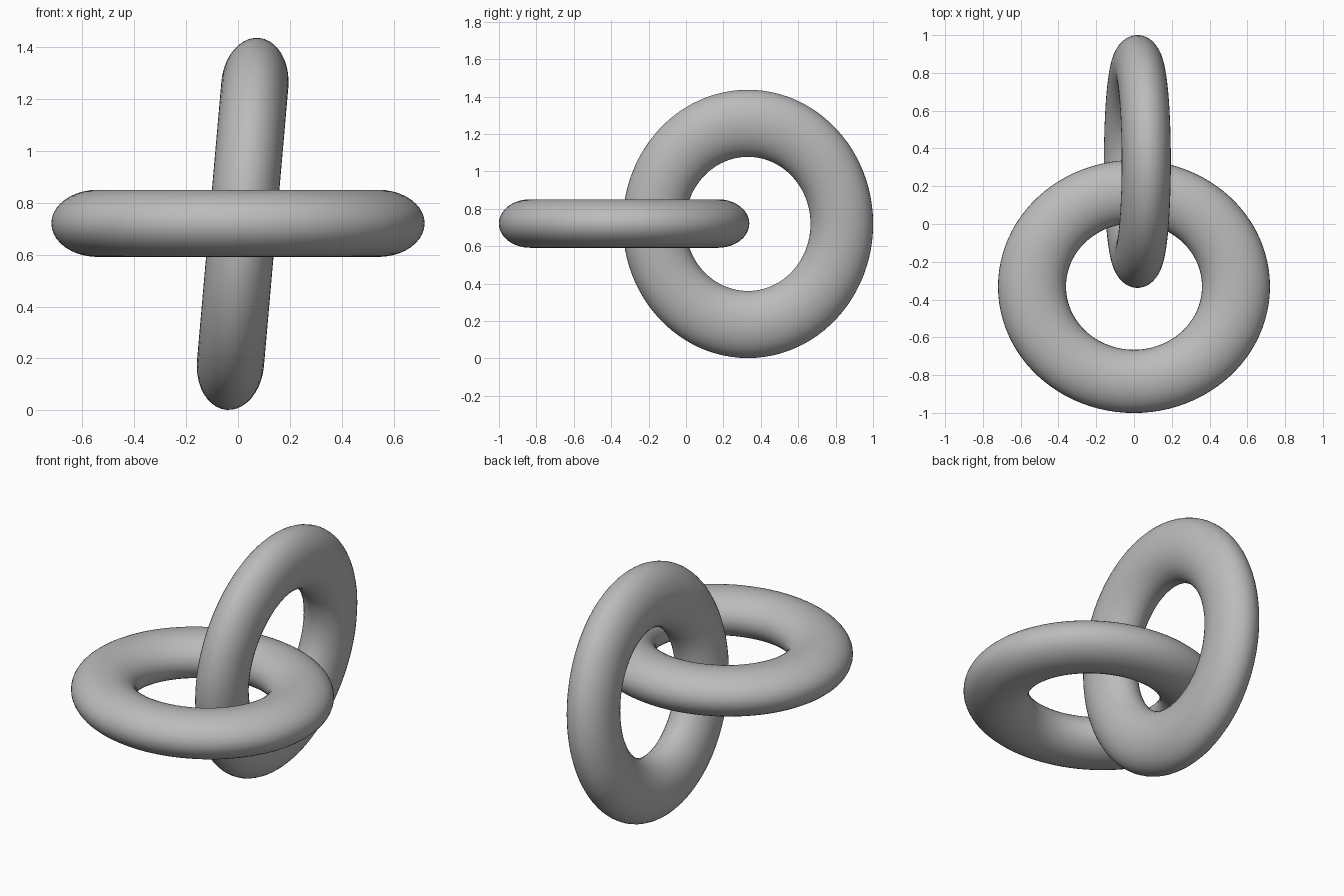
import bpy
from math import radians

cube = bpy.data.objects.get("Cube")
if cube:
    bpy.data.objects.remove(cube, do_unlink=True)

# Plain grey material shared by both links
grey = bpy.data.materials.new("grey")
grey.use_nodes = True
colour = (0.5, 0.5, 0.5, 1)
grey.diffuse_color = colour
grey.node_tree.nodes["Principled BSDF"].inputs["Base Color"].default_value = colour


def link(name, location, tilt):
    """One flattened, slightly oval ring turned about the y axis."""
    bpy.ops.mesh.primitive_torus_add(
        major_segments=96, minor_segments=40,
        major_radius=0.54, minor_radius=0.18,
        location=location, rotation=(0, radians(tilt), 0))
    ring = bpy.context.object
    ring.name = name
    ring.scale = (1, 0.93, 0.72)
    bpy.ops.object.transform_apply(location=False, rotation=False, scale=True)
    ring.data.materials.append(grey)
    bpy.ops.object.shade_smooth()


# Flat link at the front, upright link leaning slightly to its left at the back
link("flat_link", (0, -0.331, 0.721), 0)
link("upright_link", (0.018, 0.331, 0.719), -85)
